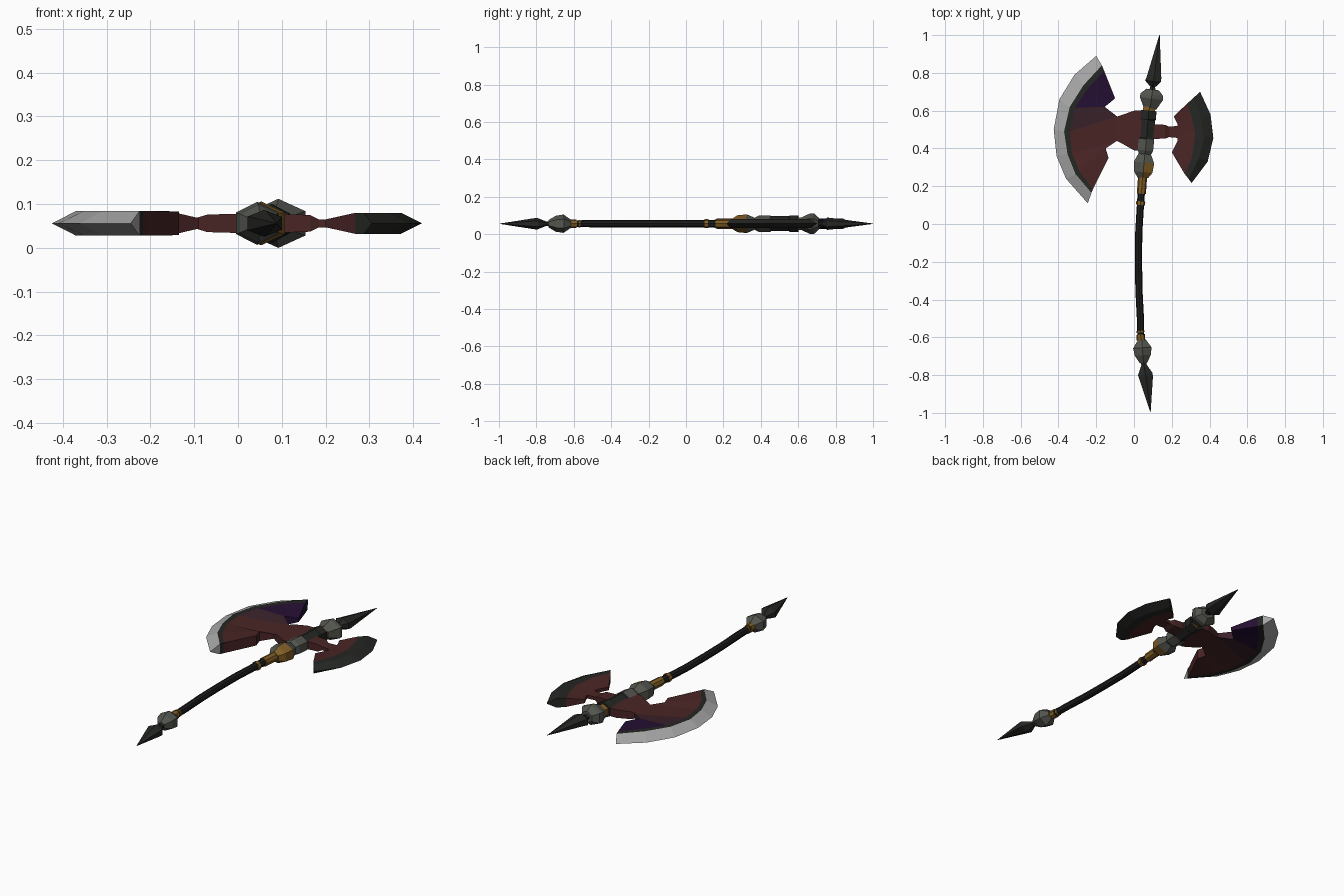
import bpy, bmesh, math
from mathutils import Vector

if "Cube" in bpy.data.objects:
    bpy.data.objects.remove(bpy.data.objects["Cube"])

ZC = 0.056  # height of the weapon's middle plane


def material(name, r, g, b):
    m = bpy.data.materials.new(name)
    m.use_nodes = True
    m.diffuse_color = (r, g, b, 1)
    m.node_tree.nodes["Principled BSDF"].inputs["Base Color"].default_value = (r, g, b, 1)
    return m


DARK, STEEL, SILVER, GOLD, RED, PLUM, PURPLE, GRIP = range(8)
MATS = [material("dark iron", .018, .02, .017), material("grey steel", .085, .09, .075),
        material("silver edge", .38, .38, .38), material("gold", .22, .11, .018),
        material("dark red", .068, .018, .018), material("plum", .044, .016, .024),
        material("purple", .019, .005, .034), material("black grip", .012, .012, .013)]


def finish(name, bm):
    bmesh.ops.recalc_face_normals(bm, faces=bm.faces)
    me = bpy.data.meshes.new(name)
    bm.to_mesh(me)
    bm.free()
    for m in MATS:
        me.materials.append(m)
    ob = bpy.data.objects.new(name, me)
    bpy.context.collection.objects.link(ob)
    return ob


def turned(name, stations, colours, sides=6, wide=1.0, straight=True):
    """Faceted rings (x, y, radius) along a path lying in the middle plane."""
    bm = bmesh.new()
    pts = [Vector((x, y, ZC)) for x, y, r in stations]
    rings = []
    for i, (p, st) in enumerate(zip(pts, stations)):
        a, b = (0, -1) if straight else (max(i - 1, 0), min(i + 1, len(pts) - 1))
        t = (pts[b] - pts[a]).normalized()
        side = Vector((t.y, -t.x, 0)) * wide
        ring = []
        for k in range(sides):
            ang = math.pi / 2 + math.tau * k / sides
            ring.append(bm.verts.new(p + st[2] * (side * math.cos(ang) + Vector((0, 0, math.sin(ang))))))
        rings.append(ring)
    for i in range(len(rings) - 1):
        for k in range(sides):
            j = (k + 1) % sides
            f = bm.faces.new((rings[i][k], rings[i][j], rings[i + 1][j], rings[i + 1][k]))
            f.material_index = colours[i % len(colours)]
    bm.faces.new(rings[0]).material_index = colours[0]
    bm.faces.new(rings[-1]).material_index = colours[(len(rings) - 2) % len(colours)]
    return finish(name, bm)


def plate(name, rows, halves, colour):
    """Two-sided sheet from rows of (x, y); halves gives half thickness per row or point."""
    bm = bmesh.new()
    n = len(rows[0])
    layers = []
    for s in (1, -1):
        layers.append([[bm.verts.new((x, y, ZC + s * (h[c] if isinstance(h, list) else h)))
                        for c, (x, y) in enumerate(row)] for row, h in zip(rows, halves)])
    up, down = layers
    last = len(rows) - 1

    def quad(a, b, c, d, m):
        bm.faces.new((a, b, c, d)).material_index = m

    for r in range(last):
        for c in range(n - 1):
            for g in layers:
                quad(g[r][c], g[r][c + 1], g[r + 1][c + 1], g[r + 1][c], colour(r, c))
        for c in (0, n - 1):
            quad(up[r][c], up[r + 1][c], down[r + 1][c], down[r][c], colour(r, min(c, n - 2)))
    for r in (0, last):
        for c in range(n - 1):
            quad(up[r][c], up[r][c + 1], down[r][c + 1], down[r][c], colour(min(r, last - 1), c))
    bmesh.ops.remove_doubles(bm, verts=bm.verts, dist=0.0005)
    return finish(name, bm)


# Large blade: cutting edge, bevel ridge, dark band, inner outline
edge = [(-.2, .89), (-.315, .79), (-.395, .66), (-.425, .5), (-.41, .36), (-.36, .24), (-.245, .11)]
ridge = [(-.17, .84), (-.267, .735), (-.34, .62), (-.37, .49), (-.352, .37), (-.31, .265), (-.225, .165)]
band = [(-.158, .81), (-.243, .72), (-.312, .615), (-.34, .49), (-.328, .375), (-.29, .28), (-.217, .185)]
inner = [(-.1, .665), (-.128, .642), (-.155, .62), (-.09, .57), (-.09, .44), (-.15, .4), (-.135, .35)]


def large_colour(r, c):
    if r == 0:
        return SILVER
    if r == 1:
        return DARK
    return PURPLE if c < 2 else PLUM if c == 2 else RED


plate("large_blade", [edge, ridge, band, inner],
      [0, .028, .028, [.01, .018, .024, .012, .012, .026, .027]], large_colour)

# Small blade on the other side
edge = [(.35, .7), (.405, .58), (.42, .455), (.39, .33), (.305, .217)]
ridge = [(.315, .668), (.355, .56), (.372, .455), (.345, .35), (.288, .24)]
band = [(.28, .636), (.303, .575), (.325, .48), (.308, .355), (.268, .265)]
inner = [(.21, .57), (.23, .53), (.235, .485), (.23, .44), (.2, .38)]
plate("small_blade", [edge, ridge, band, inner], [0, .024, .024, .009],
      lambda r, c: DARK if r < 2 else RED)

# Necks joining the blades to the hub
plate("large_neck", [[(-.1, .565), (-.1, .445)], [(-.07, .575), (-.07, .43)],
                     [(0, .6), (0, .39)], [(.06, .6), (.06, .39)]],
      [.011, .02, .022, .022], lambda r, c: RED)
plate("small_neck", [[(.08, .53), (.08, .45)], [(.165, .525), (.165, .452)],
                     [(.185, .515), (.185, .46)], [(.24, .52), (.24, .455)]],
      [.022, .019, .009, .009], lambda r, c: RED)

# Hub
turned("hub", [(.058, .37, .034), (.06, .39, .044), (.066, .45, .044), (.067, .455, .04),
               (.074, .55, .04), (.075, .555, .044), (.078, .6, .044)],
       [STEEL, STEEL, DARK, DARK, DARK, DARK], wide=1.08)
turned("hub_ring", [(.079, .595, .034), (.082, .62, .034)], [GOLD], wide=1.1)

# Curved shaft with gold bands near both ends
turned("shaft", [(.037, -.63, .018), (.034, -.5, .019), (.026, -.35, .019), (.024, -.2, .019),
                 (.025, -.05, .019), (.034, .1, .019), (.045, .26, .02), (.06, .38, .02)],
       [GRIP], sides=8, straight=False)
for name, a, b, r in (("upper_band", (.034, .1), (.036, .12), .024),
                      ("upper_sleeve", (.039, .16), (.046, .26), .024),
                      ("lower_band", (.037, -.615), (.035, -.585), .023),
                      ("lower_ring", (.035, -.575), (.034, -.565), .021)):
    turned(name, [(*a, r), (*b, r)], [GOLD], sides=8)

# Faceted knobs
knob = turned("hub_knob", [(.046, .245, .026), (.049, .275, .045), (.053, .325, .05), (.057, .372, .03)],
              [STEEL], wide=1.25)
for f in knob.data.polygons:
    if f.normal.x > .1 and f.center.y < .34:
        f.material_index = GOLD
turned("upper_knob", [(.085, .61, .03), (.092, .665, .056), (.095, .685, .054), (.099, .712, .03)],
       [STEEL], wide=1.28)
turned("pommel_knob", [(.042, -.615, .022), (.044, -.655, .049), (.047, -.695, .043), (.05, -.735, .02)],
       [STEEL], wide=1.15)

# Spikes at both ends
turned("upper_spike", [(.096, .69, .018), (.099, .725, .01), (.1, .755, .033), (.106, .775, .031),
                       (.135, 1, .001)], [DARK], wide=1.45)
turned("lower_spike", [(.05, -.72, .016), (.053, -.745, .011), (.06, -.795, .031), (.064, -.815, .029),
                       (.087, -.995, .001)], [DARK], wide=1.45)
